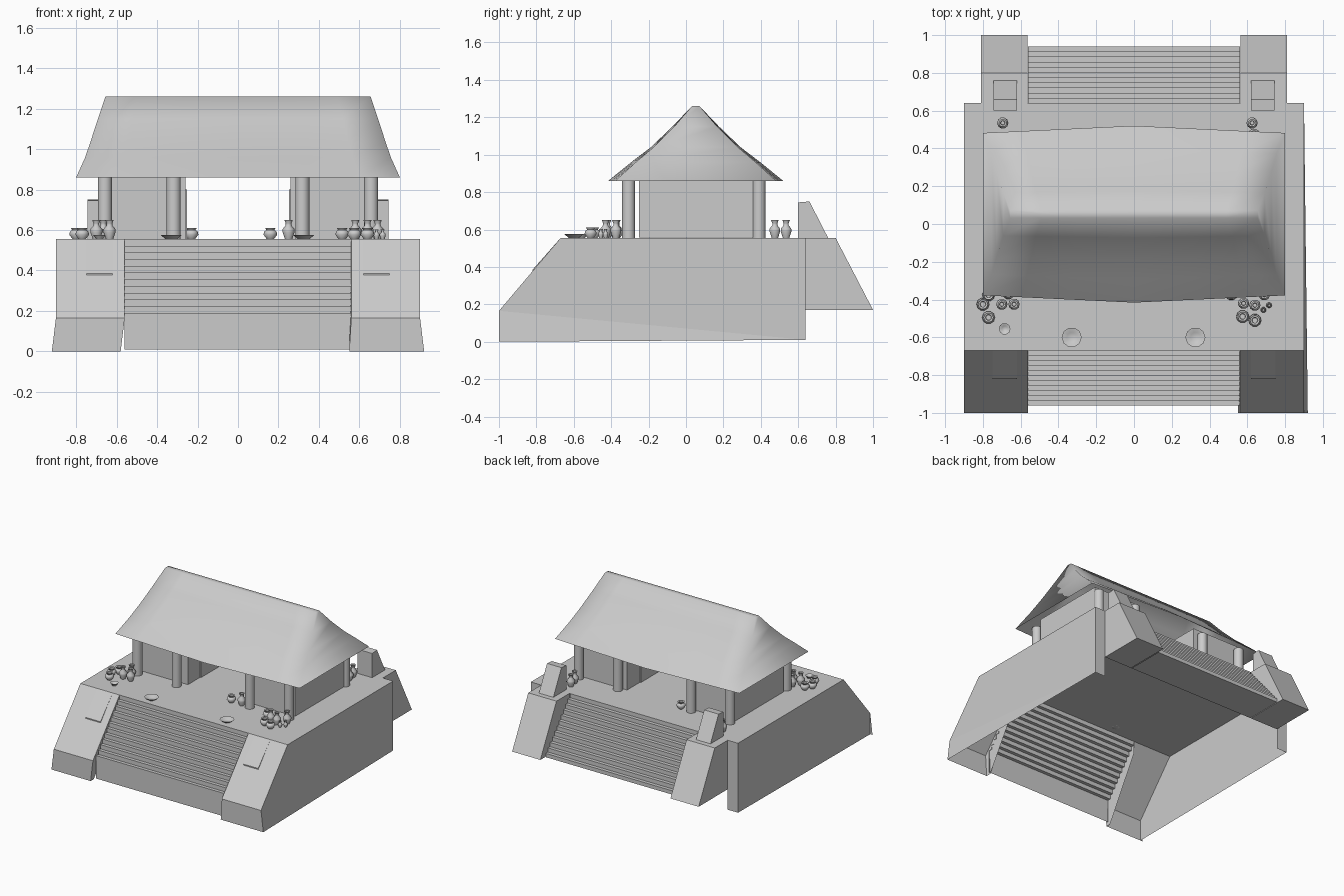
import bpy, bmesh, math
from mathutils import Matrix

cube = bpy.data.objects.get("Cube")
if cube:
    bpy.data.objects.remove(cube, do_unlink=True)

stone = bpy.data.materials.new("light_grey")
stone.use_nodes = True
grey = (0.6, 0.6, 0.6, 1)
stone.diffuse_color = grey
stone.node_tree.nodes["Principled BSDF"].inputs["Base Color"].default_value = grey

DECK, LEDGE = 0.555, 0.165


def finish(name, bm, smooth=None):
    bmesh.ops.remove_doubles(bm, verts=bm.verts, dist=0.0001)
    bmesh.ops.recalc_face_normals(bm, faces=bm.faces)
    mesh = bpy.data.meshes.new(name)
    bm.to_mesh(mesh)
    bm.free()
    mesh.materials.append(stone)
    ob = bpy.data.objects.new(name, mesh)
    bpy.context.collection.objects.link(ob)
    if smooth:
        bpy.ops.object.select_all(action='DESELECT')
        ob.select_set(True)
        bpy.context.view_layer.objects.active = ob
        bpy.ops.object.shade_smooth_by_angle(angle=math.radians(smooth))
    return ob


def panels(name, polygons):
    bm = bmesh.new()
    for poly in polygons:
        bm.faces.new([bm.verts.new(p) for p in poly])
    return finish(name, bm)


def sweep(name, profile, x0, x1, closed=False):
    """Extend a side profile of (y, z) points across x."""
    pairs = list(zip(profile, profile[1:] + profile[:1]))
    if not closed:
        pairs.pop()
    polys = [[(x0, *a), (x1, *a), (x1, *b), (x0, *b)] for a, b in pairs]
    if closed:
        polys += [[(x, *p) for p in profile] for x in (x0, x1)]
    return panels(name, polys)


def block(name, x0, x1, y0, y1, z0, z1):
    return sweep(name, [(y0, z0), (y1, z0), (y1, z1), (y0, z1)], x0, x1, True)


def lathe(name, profile, x, y, z, sides=10, smooth=50):
    bm = bmesh.new()
    rings = []
    for r, h in profile:
        rings.append([bm.verts.new((x + r * math.cos(a), y + r * math.sin(a), z + h))
                      for a in (math.tau * i / sides for i in range(sides))])
    for low, high in zip(rings, rings[1:]):
        for i in range(sides):
            j = (i + 1) % sides
            bm.faces.new((low[i], low[j], high[j], high[i]))
    bm.faces.new(rings[0])
    bm.faces.new(rings[-1])
    return finish(name, bm, smooth)


def stair_profile(y0, y1, z1, steps):
    pts = [(y0, DECK)]
    for i in range(1, steps + 1):
        z = DECK + (z1 - DECK) * i / steps
        pts += [(pts[-1][0], z), (y0 + (y1 - y0) * i / steps, z)]
    return pts


# Platform shell, open underneath
sweep("deck", [(-0.67, DECK), (0.64, DECK)], -0.9, 0.9)
for s, side in ((1, "left"), (-1, "right")):
    flare = 0.92 if s > 0 else 0.9
    foot = 0.55 if s > 0 else 0.58
    panels(side + "_side_wall", [
        [(s * 0.9, -1, LEDGE), (s * 0.9, -0.67, DECK), (s * 0.9, 0.64, DECK), (s * 0.9, 0.64, 0.01)],
        [(s * 0.9, -1, LEDGE), (s * 0.9, 0.64, 0.01), (s * flare, -1, 0)],
        [(s * 0.81, 0.64, 0.01), (s * 0.9, 0.64, 0.01), (s * 0.9, 0.64, DECK), (s * 0.81, 0.64, DECK)]])
    panels(side + "_front_ramp", [
        [(s * 0.56, -0.67, DECK), (s * 0.9, -0.67, DECK), (s * 0.9, -1, LEDGE), (s * 0.56, -1, LEDGE)],
        [(s * 0.56, -1, LEDGE), (s * 0.9, -1, LEDGE), (s * 0.92, -1, 0), (s * foot, -1, 0)],
        [(s * 0.56, -1, LEDGE), (s * 0.56, -0.67, DECK), (s * 0.56, -0.67, 0.45), (s * foot, -0.96, 0),
         (s * foot, -1, 0)]])
    # Raised plate on the front ramp
    x0, x1 = sorted((s * 0.62, s * 0.75))
    sweep(side + "_ramp_plate", [(-0.67, DECK), (-0.82, 0.386), (-0.82, 0.378)], x0, x1, True)
    # Rear ramp and the wedge standing on it
    x0, x1 = sorted((s * 0.565, s * 0.81))
    sweep(side + "_rear_ramp", [(0.64, 0.17), (1, 0.17), (0.8, DECK), (0.64, DECK)], x0, x1, True)
    x0, x1 = sorted((s * 0.62, s * 0.745))
    sweep(side + "_rear_wedge", [(0.6, DECK), (0.6, 0.745), (0.66, 0.75), (0.76, DECK)], x0, x1, True)

# Staircases
front = stair_profile(-0.67, -0.96, 0.19, 11)
sweep("front_stairs", front + [(-0.96, 0.01)], -0.56, 0.56)
rear = stair_profile(0.64, 0.94, 0.2, 11)
sweep("rear_stairs", rear + [(0.94, 0.17), (0.64, 0.17)], -0.56, 0.56)

# Rooms, door jambs and columns
for s, side in ((1, "left"), (-1, "right")):
    x0, x1 = sorted((s * 0.26, s * 0.67))
    block(side + "_room", x0, x1, -0.25, 0.36, DECK + 0.001, 0.93)
    x0, x1 = sorted((s * 0.252, s * 0.26))
    block(side + "_door_jamb", x0, x1, -0.1, 0.2, DECK + 0.001, 0.8)
    for x in (0.318, 0.658):
        for y, end in ((-0.307, "front"), (0.39, "rear")):
            lathe(f"{side}_{end}_column", [(0.035, 0), (0.035, 0.33)], s * x, y, DECK, 16)

# Hipped roof: rings of height, half length, half depth, middle bulge
bm = bmesh.new()
rings = []
for z, hx, hy, bulge in ((0.86, 0.8, 0.43, 0.038), (0.96, 0.755, 0.32, 0.025),
                         (1.04, 0.728, 0.225, 0.015), (1.15, 0.692, 0.115, 0.01), (1.26, 0.655, 0.02, 0)):
    fr = [-1, -0.75, -0.45, 0, 0.45, 0.75, 1]
    half = [(hx * f, hy + bulge * (1 - abs(f))) for f in fr]
    ring = [(x, 0.052 - d, z) for x, d in half] + [(x, 0.052 + d, z) for x, d in reversed(half)]
    rings.append([bm.verts.new(p) for p in ring])
n = len(rings[0])
for low, high in zip(rings, rings[1:]):
    for i in range(n):
        bm.faces.new((low[i], low[(i + 1) % n], high[(i + 1) % n], high[i]))
bm.faces.new(rings[-1])
finish("roof", bm, 88)

# Vessels on the deck
JAR = [(0.018, 0), (0.03, 0.035), (0.029, 0.05), (0.014, 0.068), (0.014, 0.078), (0.021, 0.095),
       (0.012, 0.093), (0.01, 0.07)]
POT = [(0.018, 0), (0.034, 0.022), (0.03, 0.038), (0.02, 0.044), (0.026, 0.055), (0.016, 0.052), (0.014, 0.04)]
DISH = [(0.028, 0), (0.053, 0.02), (0.048, 0.02), (0.026, 0.006)]
SMALL = [(r * 0.5, h * 0.5) for r, h in JAR]

groups = {
    "jar": (JAR, [(-0.7, -0.425), (-0.635, -0.425), (-0.665, -0.37), (0.25, -0.31), (0.69, -0.375),
                  (0.64, -0.43), (0.58, -0.42), (-0.695, 0.535), (0.625, 0.535), (0.635, 0.475)]),
    "round_pot": (POT, [(-0.8, -0.425), (-0.77, -0.495), (-0.77, -0.375), (0.16, -0.31), (-0.23, 0.39),
                        (0.575, -0.49), (0.64, -0.51), (0.515, -0.37)]),
    "small_jar": (SMALL, [(0.685, -0.455), (0.715, -0.43)]),
    "dish": (DISH, [(-0.33, -0.6), (0.325, -0.6)]),
    "small_dish": ([(r * 0.58, h) for r, h in DISH], [(-0.685, -0.555)]),
}
for name, (profile, spots) in groups.items():
    for x, y in spots:
        lathe(name, profile, x, y, DECK)
